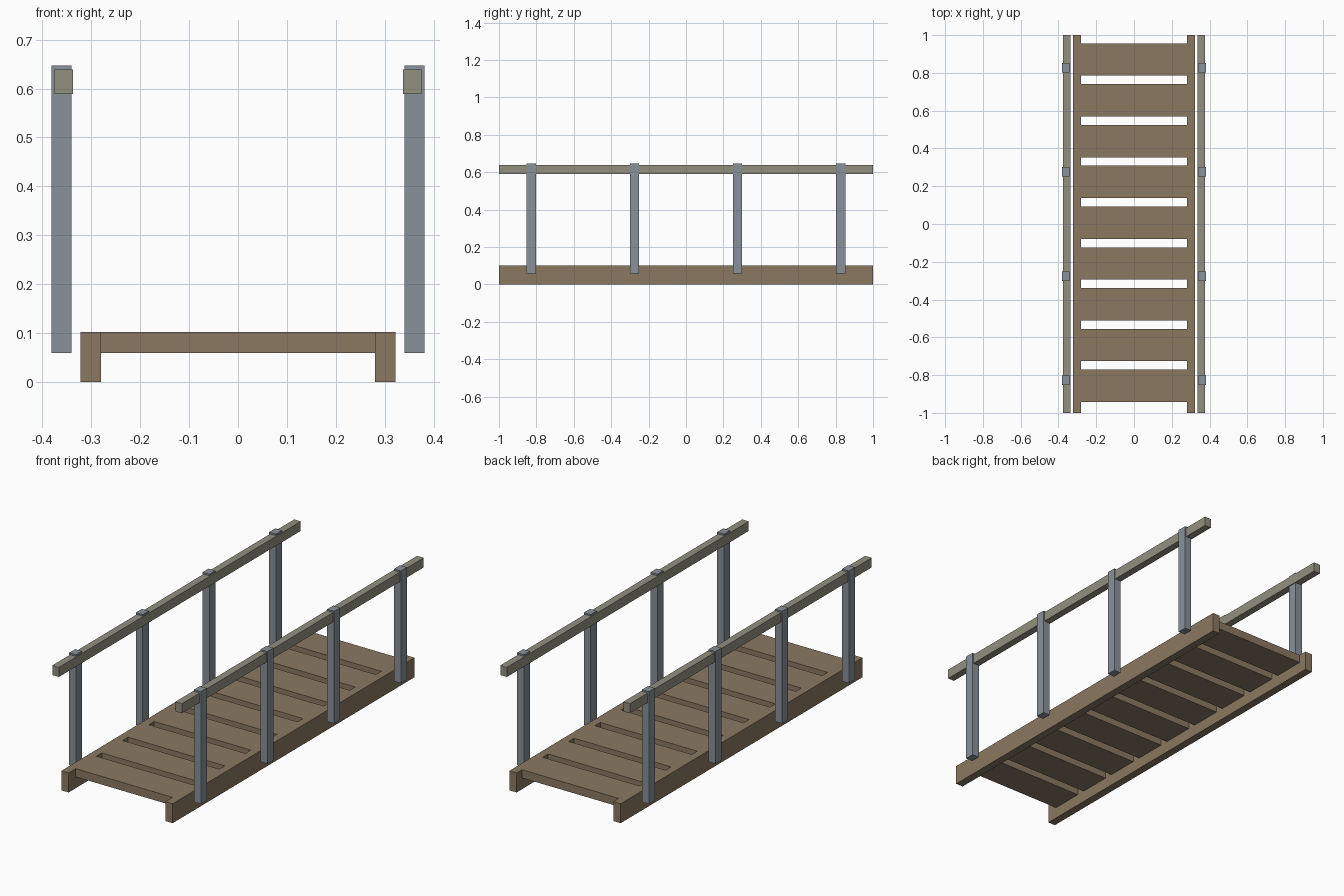
import bpy

if "Cube" in bpy.data.objects:
    bpy.data.objects.remove(bpy.data.objects["Cube"])


def material(name, rgb):
    m = bpy.data.materials.new(name)
    m.diffuse_color = (*rgb, 1.0)
    m.use_nodes = True
    m.node_tree.nodes["Principled BSDF"].inputs["Base Color"].default_value = m.diffuse_color
    return m


WOOD = material("brown_wood", (0.258, 0.190, 0.122))
STEEL = material("grey_blue_post", (0.250, 0.285, 0.320))
RAIL = material("pale_olive_rail", (0.291, 0.279, 0.216))


def box(name, x, y, z, mat):
    """Box given by its (min, max) range on each axis."""
    bpy.ops.mesh.primitive_cube_add(
        size=1, location=[(r[0] + r[1]) / 2 for r in (x, y, z)])
    ob = bpy.context.object
    ob.name = name
    ob.scale = [r[1] - r[0] for r in (x, y, z)]
    bpy.ops.object.transform_apply(location=False, rotation=False, scale=True)
    ob.data.materials.append(mat)
    return ob


# Deck planks between the side beams
for i in range(9):
    y = -0.856 + i * 0.2158
    box(f"deck_plank_{i + 1}", (-0.28, 0.28), (y - 0.0855, y + 0.0855),
        (0.059, 0.102), WOOD)

for side, s in (("left", -1), ("right", 1)):
    def span(a, b):
        return tuple(sorted((s * a, s * b)))

    # Side beam and handrail run the full length
    box(f"{side}_side_beam", span(0.28, 0.322), (-1, 1), (0, 0.102), WOOD)
    box(f"{side}_handrail", span(0.337, 0.375), (-1, 1), (0.589, 0.639), RAIL)

    # Upright posts
    for i in range(4):
        y = -0.827 + i * 0.5513
        box(f"{side}_post_{i + 1}", span(0.341, 0.381),
            (y - 0.025, y + 0.025), (0.059, 0.647), STEEL)
